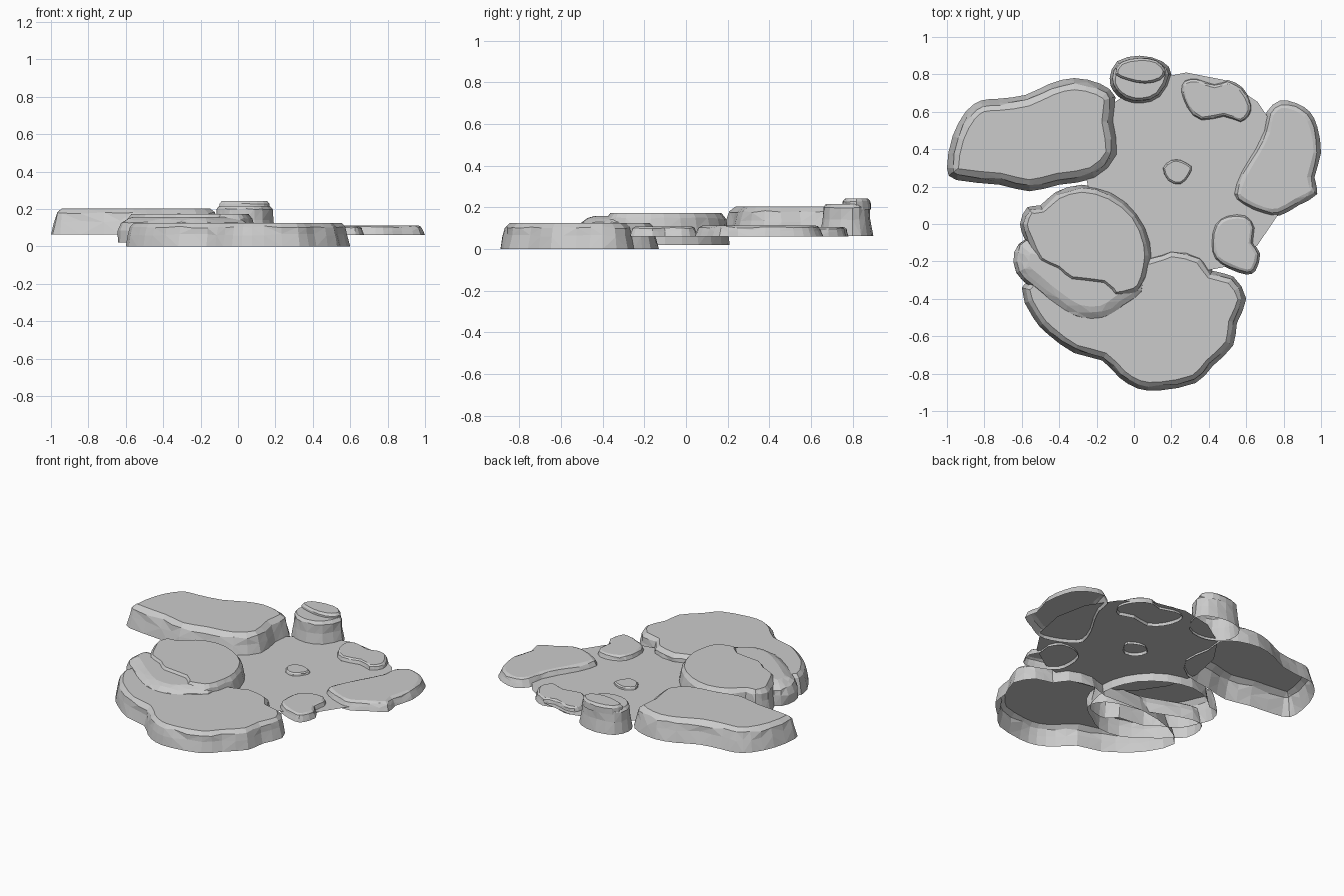
import bpy, bmesh, math, random
from mathutils import Vector

random.seed(4)


def smooth_outline(pts):
    """Counter-clockwise outline with one spline point between each pair."""
    p = [Vector(q) for q in pts]
    n = len(p)
    if sum(p[i].x * p[(i + 1) % n].y - p[i].y * p[(i + 1) % n].x for i in range(n)) < 0:
        p.reverse()
    out = []
    for i in range(n):
        a, b, c, d = p[i - 1], p[i], p[(i + 1) % n], p[(i + 2) % n]
        out += [b, (b + c) * 0.5625 - (a + d) * 0.0625]
    return out


def rock(name, pts, profile, jitter=0.006):
    """Open-bottomed shell: outline stepped inward along (inset, z) profile, flat top."""
    o = smooth_outline(pts)
    n = len(o)
    inward = []
    for i in range(n):
        t = (o[(i + 1) % n] - o[i - 1]).normalized()
        inward.append(Vector((-t.y, t.x)))
    bm = bmesh.new()
    rings = []
    for k, (inset, z) in enumerate(profile):
        middle = 0 < k < len(profile) - 1
        ring = []
        for i in range(n):
            r = random.uniform(-jitter, jitter) if middle else 0
            q = o[i] + inward[i] * (inset + r)
            ring.append(bm.verts.new((q.x, q.y, z + (r if middle else 0))))
        rings.append(ring)
    for lo, hi in zip(rings, rings[1:]):
        for i in range(n):
            j = (i + 1) % n
            bm.faces.new((lo[i], lo[j], hi[j], hi[i]))
    cap = bm.faces.new(rings[-1])
    walls = [f for f in bm.faces if f is not cap]
    bmesh.ops.triangulate(bm, faces=walls)
    me = bpy.data.meshes.new(name)
    bm.to_mesh(me)
    bm.free()
    ob = bpy.data.objects.new(name, me)
    bpy.context.collection.objects.link(ob)
    return ob


def block(z0, z1, w):
    """Standard chipped-edge profile of total inset w."""
    h = z1 - z0
    return [(0, z0), (0.3 * w, z0 + 0.5 * h), (0.5 * w, z1 - 0.17 * h), (w, z1)]


# large front slab
rock("front_slab", [
    (-0.6, -0.34), (-0.54, -0.5), (-0.46, -0.59), (-0.32, -0.69), (-0.17, -0.73),
    (-0.08, -0.82), (0.02, -0.88), (0.14, -0.89), (0.33, -0.85), (0.42, -0.76),
    (0.53, -0.65), (0.55, -0.53), (0.6, -0.4), (0.53, -0.28), (0.42, -0.25),
    (0.36, -0.17), (0.2, -0.13), (0.08, -0.17), (-0.2, -0.16), (-0.45, -0.22)],
    block(0, 0.125, 0.045))

# stepped middle slab: flat plateau plus sloping shelf
rock("middle_slab", [
    (-0.28, 0.21), (-0.12, 0.17), (0.02, 0.06), (0.09, -0.1), (0.09, -0.23),
    (0.05, -0.35), (-0.02, -0.39), (-0.11, -0.4), (-0.17, -0.34), (-0.34, -0.32),
    (-0.42, -0.26), (-0.52, -0.21), (-0.58, -0.09), (-0.61, 0.0), (-0.57, 0.09),
    (-0.5, 0.1), (-0.42, 0.17)],
    block(0.02, 0.173, 0.04))
rock("middle_slab_shelf", [
    (-0.63, -0.26), (-0.635, -0.15), (-0.58, -0.08), (-0.45, -0.1), (-0.25, -0.18),
    (-0.05, -0.22), (0.04, -0.28), (0.055, -0.37), (-0.05, -0.45), (-0.16, -0.515),
    (-0.31, -0.51), (-0.44, -0.43), (-0.55, -0.34)],
    [(0, 0.02), (0.0, 0.085), (0.015, 0.125), (0.045, 0.145), (0.08, 0.158)])

# tall back-left slab
rock("back_left_slab", [
    (-1.0, 0.3), (-0.95, 0.235), (-0.72, 0.21), (-0.56, 0.175), (-0.4, 0.21),
    (-0.21, 0.245), (-0.09, 0.37), (-0.11, 0.55), (-0.1, 0.68), (-0.18, 0.75),
    (-0.32, 0.78), (-0.45, 0.75), (-0.58, 0.69), (-0.72, 0.67), (-0.82, 0.66),
    (-0.9, 0.6), (-0.97, 0.47)],
    block(0.063, 0.203, 0.062))

# small tall back rock with a raised cap
rock("back_rock", [
    (-0.13, 0.78), (-0.11, 0.71), (-0.05, 0.66), (0.04, 0.643), (0.14, 0.68),
    (0.2, 0.8), (0.15, 0.87), (0.03, 0.9), (-0.09, 0.87)],
    [(0, 0.063), (0.012, 0.14), (0.016, 0.2), (0.03, 0.217)], 0.004)
rock("back_rock_cap", [
    (-0.1, 0.8), (-0.03, 0.765), (0.06, 0.75), (0.14, 0.77), (0.17, 0.82),
    (0.12, 0.875), (0.03, 0.888), (-0.07, 0.865)],
    [(0, 0.19), (0.002, 0.228), (0.014, 0.242)], 0.002)

# low slabs around the clearing
rock("right_slab", [
    (0.53, 0.16), (0.58, 0.1), (0.69, 0.05), (0.78, 0.045), (0.88, 0.1),
    (0.98, 0.16), (0.965, 0.25), (1.0, 0.38), (0.98, 0.52), (0.94, 0.6),
    (0.87, 0.645), (0.78, 0.66), (0.71, 0.6), (0.69, 0.5), (0.64, 0.4), (0.57, 0.28)],
    block(0.06, 0.113, 0.04), 0.004)
rock("front_right_slab", [
    (0.41, -0.1), (0.43, 0.0), (0.5, 0.05), (0.6, 0.05), (0.65, -0.02),
    (0.64, -0.1), (0.675, -0.16), (0.65, -0.25), (0.6, -0.27), (0.51, -0.24),
    (0.43, -0.19)],
    block(0.06, 0.108, 0.028), 0.003)
rock("back_right_slab", [
    (0.25, 0.71), (0.27, 0.77), (0.34, 0.78), (0.43, 0.75), (0.5, 0.77),
    (0.58, 0.73), (0.63, 0.64), (0.62, 0.58), (0.57, 0.54), (0.48, 0.57),
    (0.36, 0.55), (0.28, 0.62)],
    block(0.06, 0.106, 0.022), 0.003)
rock("centre_pebble", [
    (0.15, 0.3), (0.2, 0.345), (0.25, 0.345), (0.31, 0.31), (0.3, 0.26),
    (0.25, 0.21), (0.18, 0.23)],
    block(0.06, 0.096, 0.014), 0.002)

# flat ground disc in the middle
bpy.ops.mesh.primitive_circle_add(vertices=16, radius=0.54, fill_type='NGON',
                                  location=(0.28, 0.27, 0.078))
bpy.context.object.name = "ground_disc"
